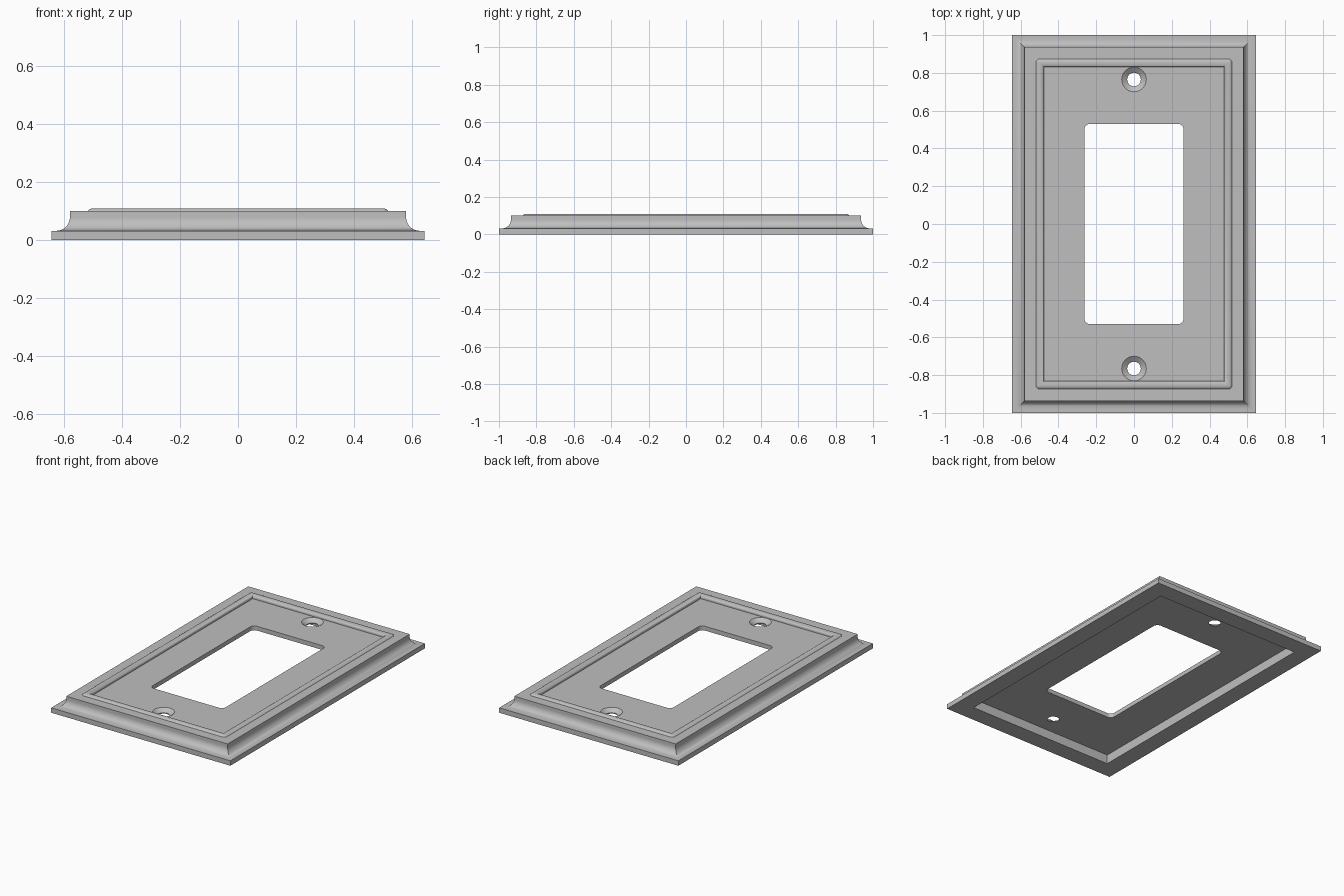
import bpy, bmesh, math

cube = bpy.data.objects.get("Cube")
if cube:
    bpy.data.objects.remove(cube)

grey = bpy.data.materials.new("satin grey")
grey.use_nodes = True
colour = (0.52, 0.52, 0.52, 1)
grey.diffuse_color = colour
grey.node_tree.nodes["Principled BSDF"].inputs["Base Color"].default_value = colour

HX, HY = 0.645, 1.0      # half size of the plate
PANEL, FLOOR = 0.088, 0.06  # panel top and underside


def rounded_rect(bm, hx, hy, z, r, steps=6):
    """Ring of vertices around a rectangle with rounded corners."""
    ring = []
    for i, (sx, sy) in enumerate(((1, 1), (-1, 1), (-1, -1), (1, -1))):
        for k in range(steps + 1):
            a = math.pi / 2 * (i + k / steps)
            ring.append(bm.verts.new((sx * (hx - r) + r * math.cos(a),
                                      sy * (hy - r) + r * math.sin(a), z)))
    return ring


def loft(name, profile, hx, hy):
    """Closed solid from (inset, height, corner radius) rings, capped at both ends."""
    bm = bmesh.new()
    rings = [rounded_rect(bm, hx - d, hy - d, z, r) for d, z, r in profile]
    for a, b in zip(rings, rings[1:]):
        for i in range(len(a)):
            j = (i + 1) % len(a)
            bm.faces.new((a[i], a[j], b[j], b[i]))
    bm.faces.new(rings[0])
    bm.faces.new(rings[-1])
    bmesh.ops.remove_doubles(bm, verts=bm.verts, dist=0.0002)
    bmesh.ops.recalc_face_normals(bm, faces=bm.faces)
    mesh = bpy.data.meshes.new(name)
    bm.to_mesh(mesh)
    bm.free()
    obj = bpy.data.objects.new(name, mesh)
    bpy.context.collection.objects.link(obj)
    return obj


def arc(cx, cz, rx, rz, start, end, steps, corner=lambda d: 0):
    """Profile points along an elliptical arc, angles in degrees."""
    points = []
    for k in range(steps + 1):
        a = math.radians(start + (end - start) * k / steps)
        d = cx + rx * math.cos(a)
        points.append((d, cz + rz * math.sin(a), corner(d)))
    return points


# Moulded frame: underside rim, square lip, cove, ledge, bead, sunken panel
profile = [(0.115, FLOOR, 0), (0.115, 0, 0), (0, 0, 0), (0, 0.032, 0)]
profile += arc(0.017, 0.08, 0.047, 0.048, -90, 0, 10)
profile += [(0.064, 0.1, 0)]
profile += arc(0.147, 0.096, 0.022, 0.014, 163, 0, 10,
               lambda d: max(0, 0.02 - (d - 0.125)))
profile += [(0.169, PANEL, 0)]
plate = loft("wall_plate", profile, HX, HY)
plate.data.materials.append(grey)

# Cutters: central opening and two countersunk screw holes
cutters = [loft("opening_cutter", [(0, -0.1, 0.03), (0, 0.2, 0.03)], 0.263, 0.53)]
for side, y in (("upper", 0.765), ("lower", -0.765)):
    bm = bmesh.new()
    rings = []
    for r, z in ((0.036, -0.1), (0.036, 0.066), (0.065, PANEL), (0.065, 0.2)):
        rings.append([bm.verts.new((r * math.cos(a), y + r * math.sin(a), z))
                      for a in (math.tau * k / 32 for k in range(32))])
    for a, b in zip(rings, rings[1:]):
        for i in range(32):
            j = (i + 1) % 32
            bm.faces.new((a[i], a[j], b[j], b[i]))
    bm.faces.new(rings[0])
    bm.faces.new(rings[-1])
    bmesh.ops.recalc_face_normals(bm, faces=bm.faces)
    mesh = bpy.data.meshes.new(side + "_screw_cutter")
    bm.to_mesh(mesh)
    bm.free()
    obj = bpy.data.objects.new(side + "_screw_cutter", mesh)
    bpy.context.collection.objects.link(obj)
    cutters.append(obj)

# Cut the holes, then drop the cutters
bpy.ops.object.select_all(action="DESELECT")
bpy.context.view_layer.objects.active = plate
plate.select_set(True)
for cutter in cutters:
    cutter.hide_render = True
    cut = plate.modifiers.new(cutter.name, "BOOLEAN")
    cut.operation = "DIFFERENCE"
    cut.solver = "EXACT"
    cut.object = cutter
    bpy.ops.object.modifier_apply(modifier=cut.name)
    bpy.data.objects.remove(cutter)

bpy.ops.object.shade_smooth_by_angle(angle=math.radians(35))
